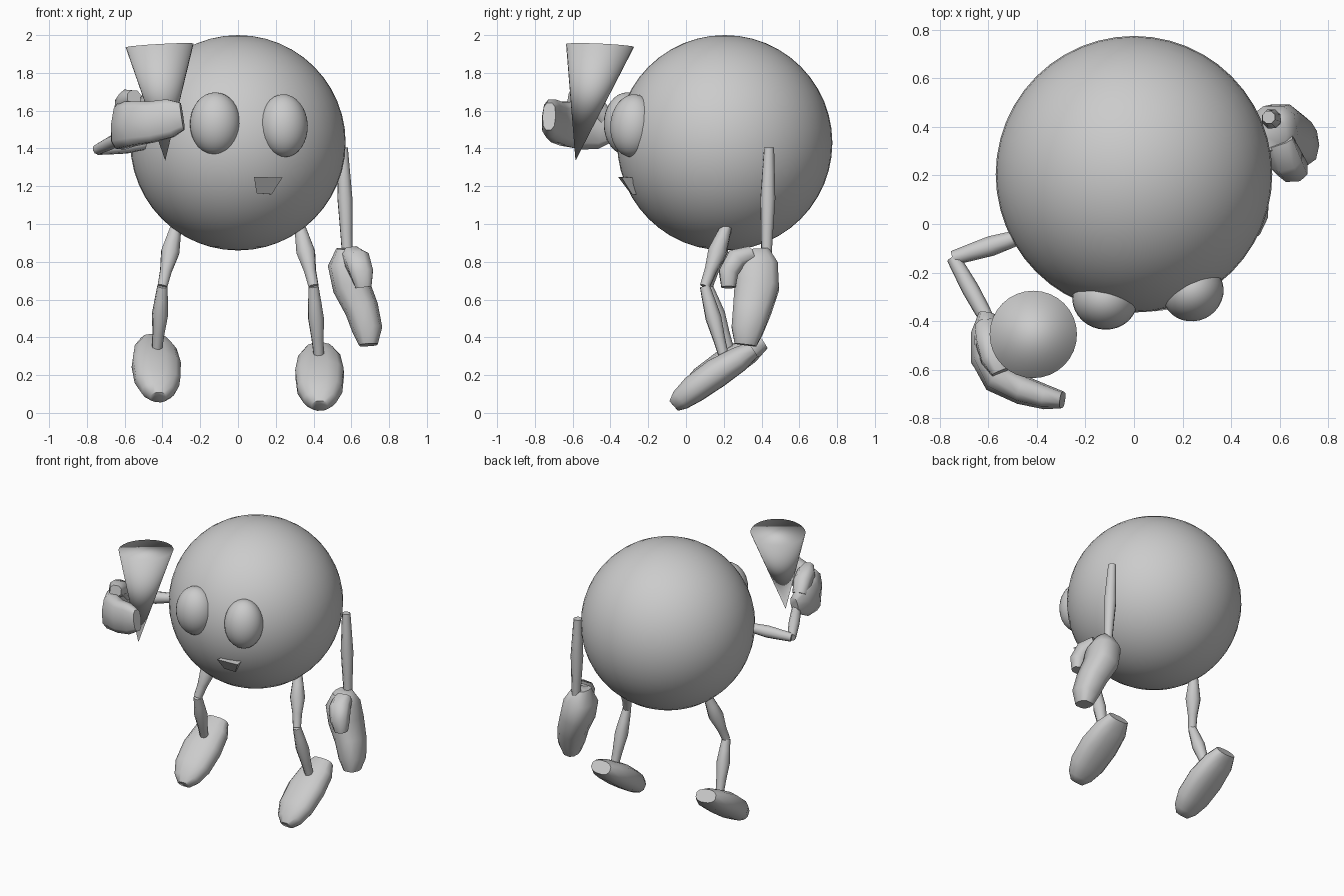
import bpy, bmesh
from math import cos, sin, pi, radians
from mathutils import Vector, Matrix

if "Cube" in bpy.data.objects:
    bpy.data.objects.remove(bpy.data.objects["Cube"], do_unlink=True)

grey = bpy.data.materials.new("plain_grey")
grey.use_nodes = True
COLOUR = (0.6, 0.6, 0.6, 1)
grey.diffuse_color = COLOUR
grey.node_tree.nodes["Principled BSDF"].inputs["Base Color"].default_value = COLOUR


def finish(name, bm, angle=180):
    """Turn a bmesh into a shaded object."""
    bmesh.ops.recalc_face_normals(bm, faces=bm.faces)
    mesh = bpy.data.meshes.new(name)
    bm.to_mesh(mesh)
    bm.free()
    mesh.materials.append(grey)
    obj = bpy.data.objects.new(name, mesh)
    bpy.context.collection.objects.link(obj)
    bpy.ops.object.select_all(action='DESELECT')
    obj.select_set(True)
    bpy.context.view_layer.objects.active = obj
    if angle == 180:
        bpy.ops.object.shade_smooth()
    elif angle:
        bpy.ops.object.shade_smooth_by_angle(angle=radians(angle))
    return obj


def ball(name, centre, radii, turn=0, tip=0, u=32, v=16):
    bm = bmesh.new()
    m = (Matrix.Translation(centre) @ Matrix.Rotation(turn, 4, 'Z')
         @ Matrix.Rotation(tip, 4, 'X') @ Matrix.Diagonal((*radii, 1)))
    bmesh.ops.create_uvsphere(bm, u_segments=u, v_segments=v, radius=1, matrix=m)
    return finish(name, bm)


def loft(name, rings, wide=(1, 0, 0), sides=8, square=1.0, angle=60):
    """Skin rings of (centre, half width, half thickness) along a path."""
    bm = bmesh.new()
    pts = [Vector(r[0]) for r in rings]
    loops = []
    for i, (_, w, t) in enumerate(rings):
        tangent = (pts[min(i + 1, len(pts) - 1)] - pts[max(i - 1, 0)]).normalized()
        a = Vector(wide)
        a = (a - tangent * a.dot(tangent)).normalized()
        b = tangent.cross(a)
        loop = []
        for k in range(sides):
            c, s = cos(2 * pi * (k + .5) / sides), sin(2 * pi * (k + .5) / sides)
            c = abs(c) ** square * (1 if c > 0 else -1)
            s = abs(s) ** square * (1 if s > 0 else -1)
            loop.append(bm.verts.new(pts[i] + a * c * w + b * s * t))
        loops.append(loop)
    for p, q in zip(loops, loops[1:]):
        for k in range(sides):
            n = (k + 1) % sides
            bm.faces.new((p[k], p[n], q[n], q[k]))
    bm.faces.new(loops[0])
    bm.faces.new(loops[-1])
    return finish(name, bm, angle)


def limb(name, start, end, thick=.046, thin=.028):
    """Slim limb segment that swells in its middle."""
    a, b = Vector(start), Vector(end)
    shape = [(0, thin), (.22, (thin + thick) / 2), (.45, thick), (.75, thin * 1.2), (1, thin)]
    loft(name, [(a.lerp(b, f), r, r) for f, r in shape], wide=(.6, .7, .4))


# Round body and bulging eyes
ball("body", (0, .205, 1.43), (.57, .57, .57), u=48, v=24)
ball("right_eye", (-.12, -.31, 1.53), (.135, .125, .167), turn=-.2)
ball("left_eye", (.243, -.28, 1.52), (.128, .12, .167), turn=.45, tip=-.08)

# Small wedge mouth
bm = bmesh.new()
top = [bm.verts.new(p) for p in ((.085, -.36, 1.25), (.235, -.34, 1.245), (.22, -.26, 1.245), (.1, -.28, 1.25))]
low = [bm.verts.new(p) for p in ((.098, -.295, 1.163), (.178, -.285, 1.157), (.17, -.25, 1.157), (.1, -.26, 1.163))]
bm.faces.new(top)
bm.faces.new(low)
for k in range(4):
    n = (k + 1) % 4
    bm.faces.new((top[k], top[n], low[n], low[k]))
finish("mouth", bm, 0)

# Capped cone held in the right hand
bm = bmesh.new()
rim_centre, apex = Vector((-.415, -.455, 1.945)), Vector((-.385, -.585, 1.335))
rim = [bm.verts.new(rim_centre + Vector((.18 * cos(a), .18 * sin(a), .01 * cos(a) - .008 * sin(a))))
       for a in (2 * pi * k / 32 for k in range(32))]
tip = bm.verts.new(apex)
bm.faces.new(rim)
for k in range(32):
    bm.faces.new((rim[k], rim[(k + 1) % 32], tip))
finish("cone", bm)

# Legs and feet; the right side is stepped slightly up and back
for side, x, dy, dz, lean in (("left", 1, 0, 0, .03), ("right", -1, .05, .045, -.15)):
    knee = (x * .4, .1 + dy * .3, .67)
    ankle = (x * .428, .2 + dy * .5, .3 + dz)
    limb(side + "_thigh", (x * .325, .22, 1.0), knee, .052)
    limb(side + "_shin", knee, ankle, .044)
    foot = [(.355, .335, .075, .045), (.28, .285, .115, .068), (.16, .21, .132, .08),
            (.04, .125, .122, .075), (-.03, .068, .088, .058), (-.065, .037, .045, .035)]
    loft(side + "_foot", [((x * (.432 + lean * (.2 - z) * .5), y + dy, z + dz), w, t)
                          for y, z, w, t in foot],
         wide=(1, 0, lean), sides=12, square=.8)

# Left arm hanging down, with a mitten hand
limb("left_arm", (.555, .44, 1.405), (.58, .425, .8), .042)
loft("left_hand", [((.575, .37, .87), .07, .055), ((.575, .375, .79), .115, .1),
                   ((.6, .375, .67), .122, .1), ((.655, .35, .55), .105, .09),
                   ((.685, .325, .44), .088, .08), ((.69, .315, .36), .06, .05)],
     wide=(0, 1, 0), sides=10, square=.75)
loft("left_thumb", [((.6, .34, .84), .06, .045), ((.63, .26, .81), .07, .06),
                    ((.655, .225, .74), .065, .055), ((.665, .225, .665), .045, .04)],
     square=.8)

# Right arm bent forwards, with a hand curled around the cone
elbow = (-.745, -.14, 1.395)
limb("right_upper_arm", (-.46, -.05, 1.43), elbow, .042, .03)
limb("right_forearm", elbow, (-.59, -.42, 1.47), .036)
loft("right_hand", [((-.605, -.37, 1.5), .06, .035), ((-.62, -.45, 1.51), .115, .052),
                    ((-.615, -.55, 1.52), .13, .06), ((-.565, -.635, 1.53), .122, .065),
                    ((-.46, -.685, 1.54), .112, .06), ((-.36, -.715, 1.56), .105, .05),
                    ((-.295, -.725, 1.57), .075, .035)],
     wide=(.1, 0, 1), sides=10, square=.75)
loft("right_thumb", [((-.61, -.43, 1.56), .05, .05), ((-.595, -.48, 1.63), .06, .055),
                     ((-.575, -.55, 1.66), .06, .055), ((-.55, -.61, 1.67), .04, .04)],
     square=.8)
